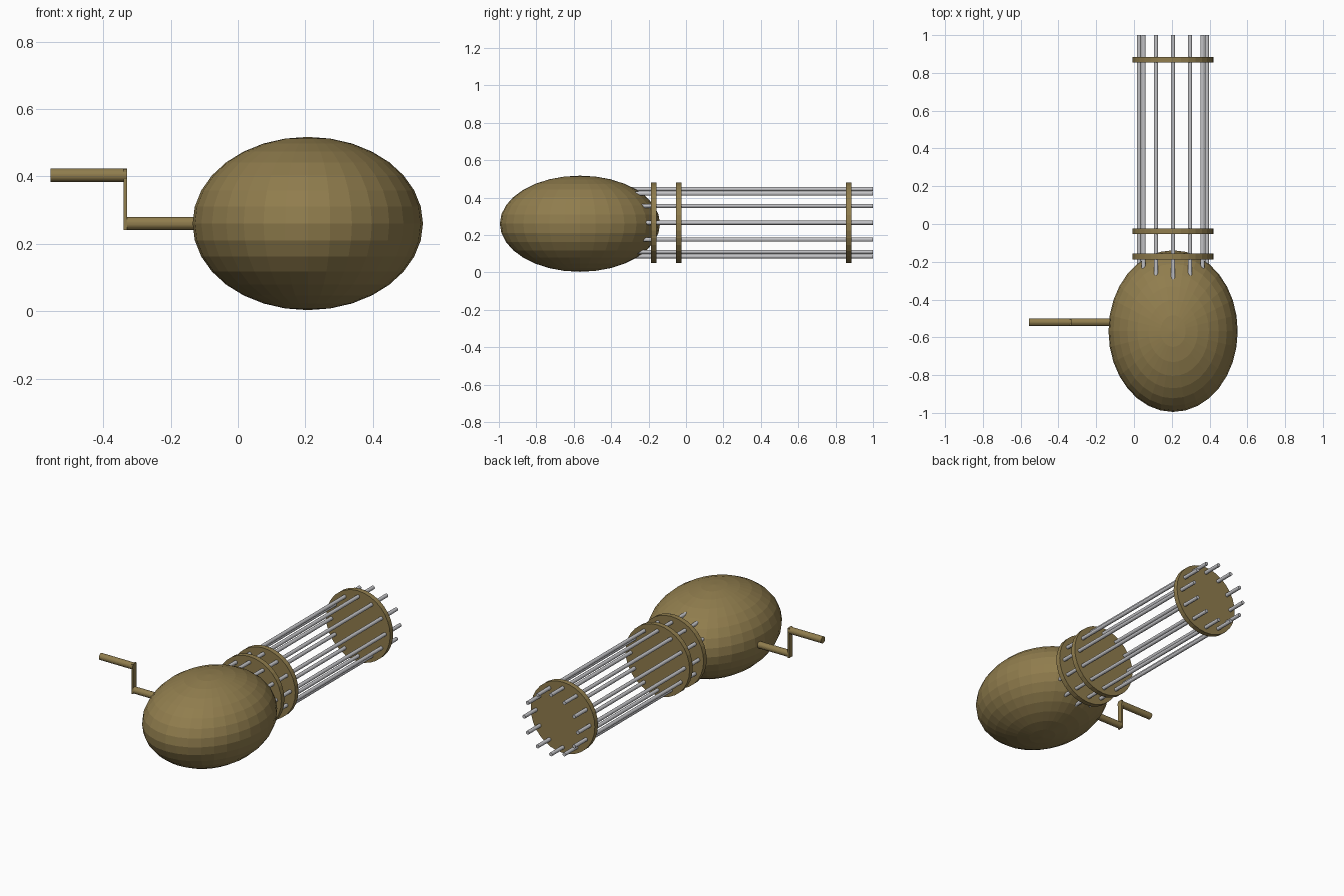
import bpy
from math import sin, cos, pi, radians
from mathutils import Vector

cube = bpy.data.objects.get("Cube")
if cube:
    bpy.data.objects.remove(cube, do_unlink=True)


def material(name, rgb):
    m = bpy.data.materials.new(name)
    m.use_nodes = True
    m.diffuse_color = (*rgb, 1)
    m.node_tree.nodes["Principled BSDF"].inputs["Base Color"].default_value = (*rgb, 1)
    return m


BRASS = material("dull_brass", (0.28, 0.205, 0.075))
STEEL = material("light_steel", (0.55, 0.55, 0.57))


def finish(name, mat):
    ob = bpy.context.object
    ob.name = name
    ob.data.materials.append(mat)
    return ob


def cylinder(name, start, end, radius, mat, sides=32):
    a, b = Vector(start), Vector(end)
    bpy.ops.mesh.primitive_cylinder_add(vertices=sides, radius=radius, depth=(b - a).length,
                                        location=(a + b) / 2)
    ob = finish(name, mat)
    ob.rotation_euler = (b - a).to_track_quat('Z', 'Y').to_euler()
    return ob


AXIS_X, AXIS_Z = 0.207, 0.265

# Faceted egg-shaped body
bpy.ops.mesh.primitive_uv_sphere_add(segments=32, ring_count=16, radius=1,
                                     location=(AXIS_X, -0.567, 0.26))
body = finish("body", BRASS)
body.scale = (0.342, 0.428, 0.257)

# Barrel plates
for name, y in (("rear_plate", -0.172), ("middle_plate", -0.038), ("muzzle_plate", 0.87)):
    cylinder(name, (AXIS_X, y - 0.015, AXIS_Z), (AXIS_X, y + 0.015, AXIS_Z), 0.215, BRASS)

# Ring of barrels
for i in range(12):
    a = 2 * pi * i / 12
    x, z = AXIS_X + 0.18 * cos(a), AXIS_Z + 0.18 * sin(a)
    cylinder(f"barrel_{i + 1}", (x, -0.42, z), (x, 1, z), 0.011, STEEL, 16)

# Crank: shaft, flat arm and handle
CRANK_Y = -0.52
cylinder("crank_shaft", (-0.33, CRANK_Y, 0.26), (0, CRANK_Y, 0.26), 0.02, BRASS)
cylinder("crank_handle", (-0.556, CRANK_Y, 0.403), (-0.33, CRANK_Y, 0.403), 0.02, BRASS)
bpy.ops.mesh.primitive_cube_add(size=1, location=(-0.335, CRANK_Y, 0.331))
arm = finish("crank_arm", BRASS)
arm.scale = (0.01, 0.034, 0.18)
